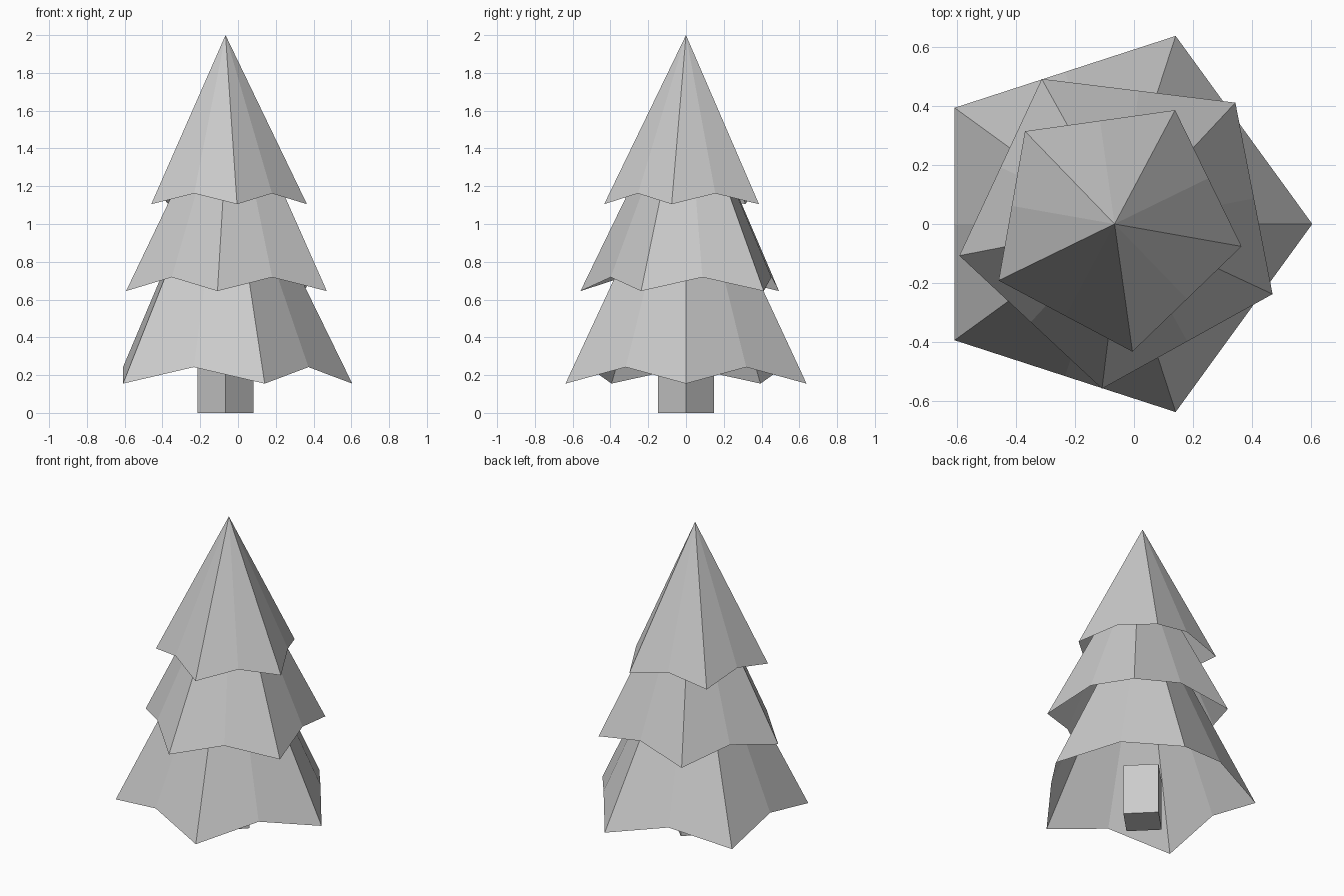
import bpy
import bmesh
from math import cos, sin, pi, radians

cube = bpy.data.objects.get("Cube")
if cube:
    bpy.data.objects.remove(cube)

grey = bpy.data.materials.new("plain grey")
grey.use_nodes = True
COLOUR = (0.6, 0.6, 0.6, 1)
grey.diffuse_color = COLOUR
grey.node_tree.nodes["Principled BSDF"].inputs["Base Color"].default_value = COLOUR

TRUNK_X = -0.066


def add_object(name, bm, location):
    mesh = bpy.data.meshes.new(name)
    bm.to_mesh(mesh)
    bm.free()
    mesh.materials.append(grey)
    obj = bpy.data.objects.new(name, mesh)
    obj.location = location
    bpy.context.collection.objects.link(obj)


def branch_tier(name, x, z, radius, turn):
    """Open five-pointed cone whose rim rises between its points."""
    bm = bmesh.new()
    apex = bm.verts.new((0, 0, radius * 2.045))
    rim = []
    for i in range(10):
        angle = radians(turn) + i * pi / 5
        raised = i % 2
        r = radius * (cos(pi / 5) if raised else 1)
        rim.append(bm.verts.new((r * cos(angle), r * sin(angle), raised * radius * 0.13)))
    for i in range(10):
        bm.faces.new((rim[i], rim[(i + 1) % 10], apex))
    add_object(name, bm, (x, 0, z))


# Branches, bottom to top
branch_tier("lower_branches", TRUNK_X, 0.155, 0.671, 0)
branch_tier("middle_branches", -0.04, 0.645, 0.563, -25)
branch_tier("upper_branches", TRUNK_X, 1.105, 0.4376, -10)

# Four-sided trunk, corner to the front
bm = bmesh.new()
height = 0.33
bmesh.ops.create_cone(bm, cap_ends=True, segments=4, radius1=0.148, radius2=0.148, depth=height)
add_object("trunk", bm, (TRUNK_X, 0, height / 2))
